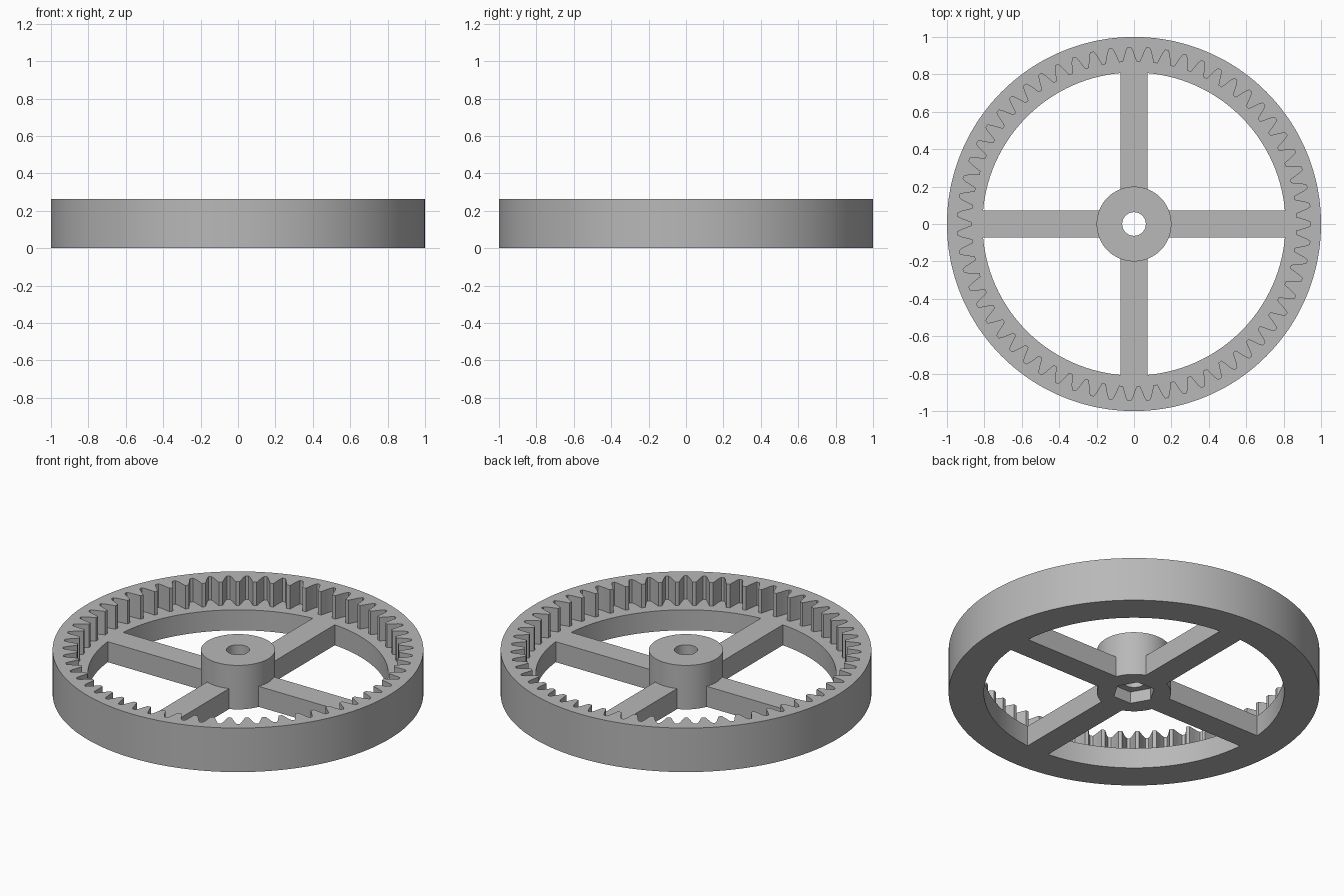
import bpy, bmesh
from math import cos, sin, pi, radians

cube = bpy.data.objects.get("Cube")
if cube:
    bpy.data.objects.remove(cube)

HEIGHT, WEB = 0.262, 0.122            # rim/hub height, spoke and ledge height
TEETH = 59
HUB_R, BORE_R, HEX_R, HEX_DEPTH = 0.2, 0.063, 0.115, 0.07
SPOKE_W = 0.145

grey = bpy.data.materials.new("grey")
grey.use_nodes = True
colour = (0.48, 0.48, 0.48, 1)
grey.diffuse_color = colour
grey.node_tree.nodes["Principled BSDF"].inputs["Base Color"].default_value = colour


def finish(name, bm):
    bmesh.ops.recalc_face_normals(bm, faces=bm.faces)
    mesh = bpy.data.meshes.new(name)
    bm.to_mesh(mesh)
    bm.free()
    mesh.materials.append(grey)
    obj = bpy.data.objects.new(name, mesh)
    bpy.context.collection.objects.link(obj)
    return obj


def ring_solid(name, angles, rows):
    """Closed ring; each row is (radius function of index, z)."""
    bm = bmesh.new()
    n = len(angles)
    loops = [[bm.verts.new((r(i) * cos(a), r(i) * sin(a), z))
              for i, a in enumerate(angles)] for r, z in rows]
    for k, low in enumerate(loops):
        high = loops[(k + 1) % len(loops)]
        for i in range(n):
            j = (i + 1) % n
            bm.faces.new((low[i], low[j], high[j], high[i]))
    obj = finish(name, bm)
    bpy.ops.object.select_all(action='DESELECT')
    obj.select_set(True)
    bpy.context.view_layer.objects.active = obj
    bpy.ops.object.shade_smooth_by_angle(angle=radians(20))
    return obj


def const(r):
    return lambda i: r


# Toothed rim: one gap of the internal gear as (fraction of pitch, radius)
half = [(0.08, 0.945), (0.18, 0.926), (0.27, 0.9), (0.39, 0.868)]
pitch = [(-f, r) for f, r in reversed(half)] + half
angles = [(t + f) * 2 * pi / TEETH for t in range(TEETH) for f, r in pitch]


def tooth(i):
    return pitch[i % len(pitch)][1]


ring_solid("toothed_rim", angles, [
    (const(1), 0), (const(1), HEIGHT), (tooth, HEIGHT),
    (tooth, WEB), (const(0.81), WEB), (const(0.81), 0)])

# Hub with a round bore and a hexagonal pocket underneath
SEG = 96
hub_angles = [2 * pi * i / SEG for i in range(SEG)]


def hexagon(i):
    return HEX_R * cos(pi / 6) / cos(hub_angles[i] % (pi / 3) - pi / 6)


ring_solid("hub", hub_angles, [
    (const(HUB_R), 0), (const(HUB_R), HEIGHT), (const(BORE_R), HEIGHT),
    (const(BORE_R), HEX_DEPTH), (hexagon, HEX_DEPTH), (hexagon, 0)])

# Four spokes between hub and rim
inner, outer = 0.182, 0.815
for k, side in enumerate(("left", "back", "right", "front")):
    bm = bmesh.new()
    bmesh.ops.create_cube(bm, size=1)
    c, s = round(cos(k * pi / 2)), round(sin(k * pi / 2))
    for v in bm.verts:
        x = (inner + outer) / 2 + v.co.x * (outer - inner)
        y = v.co.y * SPOKE_W
        v.co = (x * c - y * s, x * s + y * c, (v.co.z + 0.5) * WEB)
    finish(side + "_spoke", bm)
